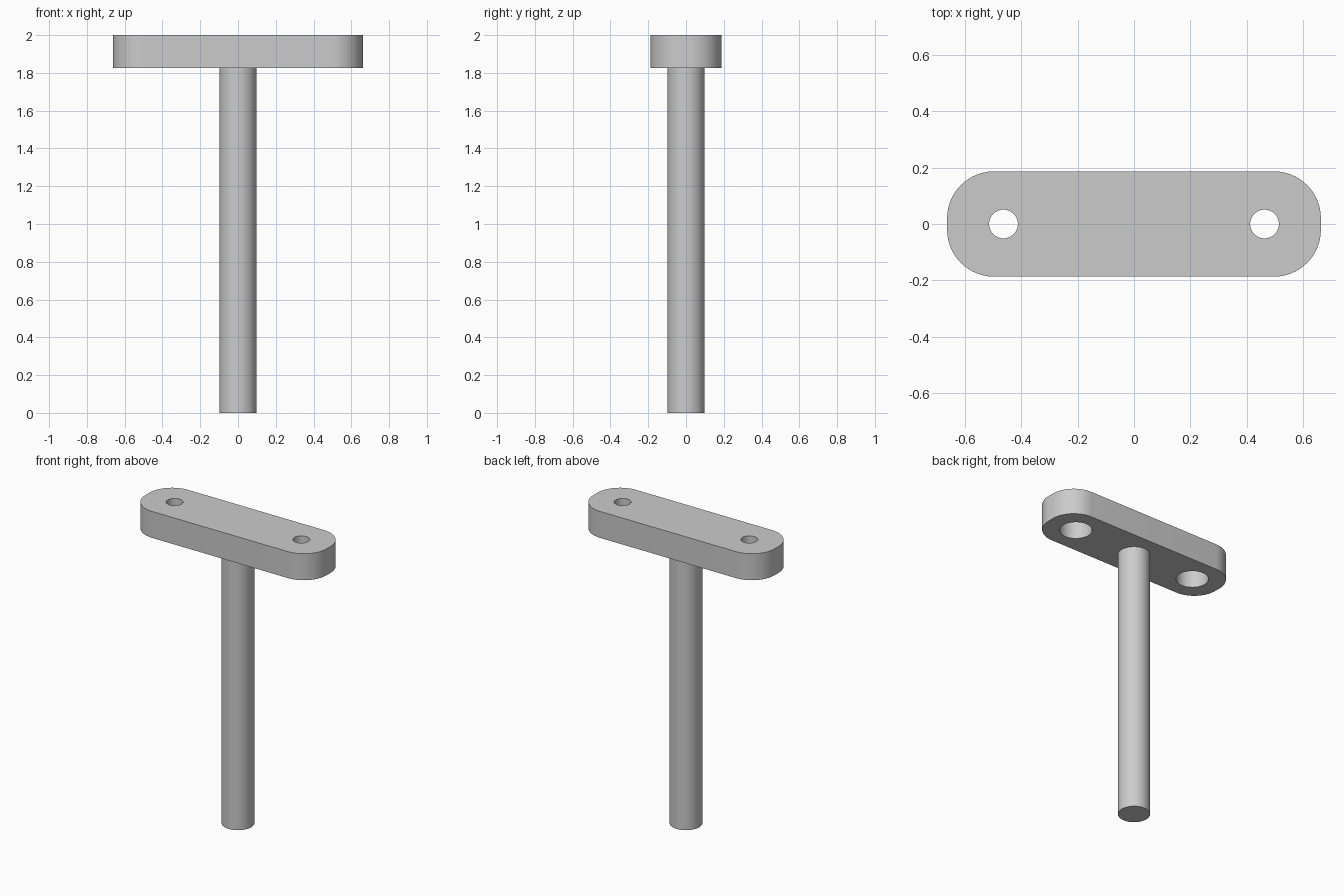
import bpy, bmesh
from math import pi, cos, sin, radians

cube = bpy.data.objects.get("Cube")
if cube:
    bpy.data.objects.remove(cube, do_unlink=True)

HEIGHT, UNDERSIDE = 2.0, 1.825
HALF_X, HALF_Y, CORNER = 0.663, 0.187, 0.167
HOLE_X, HOLE_R, BORE_R, BORE_DEPTH = 0.463, 0.051, 0.099, 0.122
SHAFT_R = 0.098

grey = bpy.data.materials.new("plain grey")
grey.diffuse_color = (0.6, 0.6, 0.6, 1)
grey.use_nodes = True
grey.node_tree.nodes["Principled BSDF"].inputs["Base Color"].default_value = (0.6, 0.6, 0.6, 1)


def prism(name, outline, z0, z1):
    """Extrude a closed xy outline from z0 up to z1."""
    bm = bmesh.new()
    base = bm.faces.new([bm.verts.new((x, y, z0)) for x, y in outline])
    top = bmesh.ops.extrude_face_region(bm, geom=[base])["geom"]
    verts = [v for v in top if isinstance(v, bmesh.types.BMVert)]
    bmesh.ops.translate(bm, verts=verts, vec=(0, 0, z1 - z0))
    bmesh.ops.recalc_face_normals(bm, faces=bm.faces)
    mesh = bpy.data.meshes.new(name)
    bm.to_mesh(mesh)
    bm.free()
    mesh.materials.append(grey)
    obj = bpy.data.objects.new(name, mesh)
    bpy.context.collection.objects.link(obj)
    return obj


def circle(x, r, n=64):
    return [(x + r * cos(2 * pi * i / n), r * sin(2 * pi * i / n)) for i in range(n)]


def rounded_rectangle(hx, hy, r, steps=16):
    points = []
    for k, (sx, sy) in enumerate([(1, 1), (-1, 1), (-1, -1), (1, -1)]):
        for i in range(steps + 1):
            a = (k + i / steps) * pi / 2
            points.append((sx * (hx - r) + r * cos(a), sy * (hy - r) + r * sin(a)))
    return points


def activate(obj):
    bpy.ops.object.select_all(action="DESELECT")
    obj.select_set(True)
    bpy.context.view_layer.objects.active = obj


# Crossbar plate and round shaft
plate = prism("crossbar_plate", rounded_rectangle(HALF_X, HALF_Y, CORNER), UNDERSIDE, HEIGHT)
shaft = prism("shaft", circle(0, SHAFT_R), 0, UNDERSIDE)

# Screw holes, widened by a counterbore from below
for side in (-1, 1):
    x = side * HOLE_X
    for r, z0, z1 in ((HOLE_R, UNDERSIDE - 0.1, HEIGHT + 0.1),
                      (BORE_R, UNDERSIDE - 0.1, UNDERSIDE + BORE_DEPTH)):
        cutter = prism("hole_cutter", circle(x, r), z0, z1)
        cutter.hide_render = True
        cut = plate.modifiers.new("hole", "BOOLEAN")
        cut.operation, cut.solver, cut.object = "DIFFERENCE", "EXACT", cutter
        activate(plate)
        bpy.ops.object.modifier_apply(modifier=cut.name)
        bpy.data.objects.remove(cutter, do_unlink=True)

# Smooth round walls, sharp rims
for part in (plate, shaft):
    activate(part)
    bpy.ops.object.shade_smooth_by_angle(angle=radians(30))
